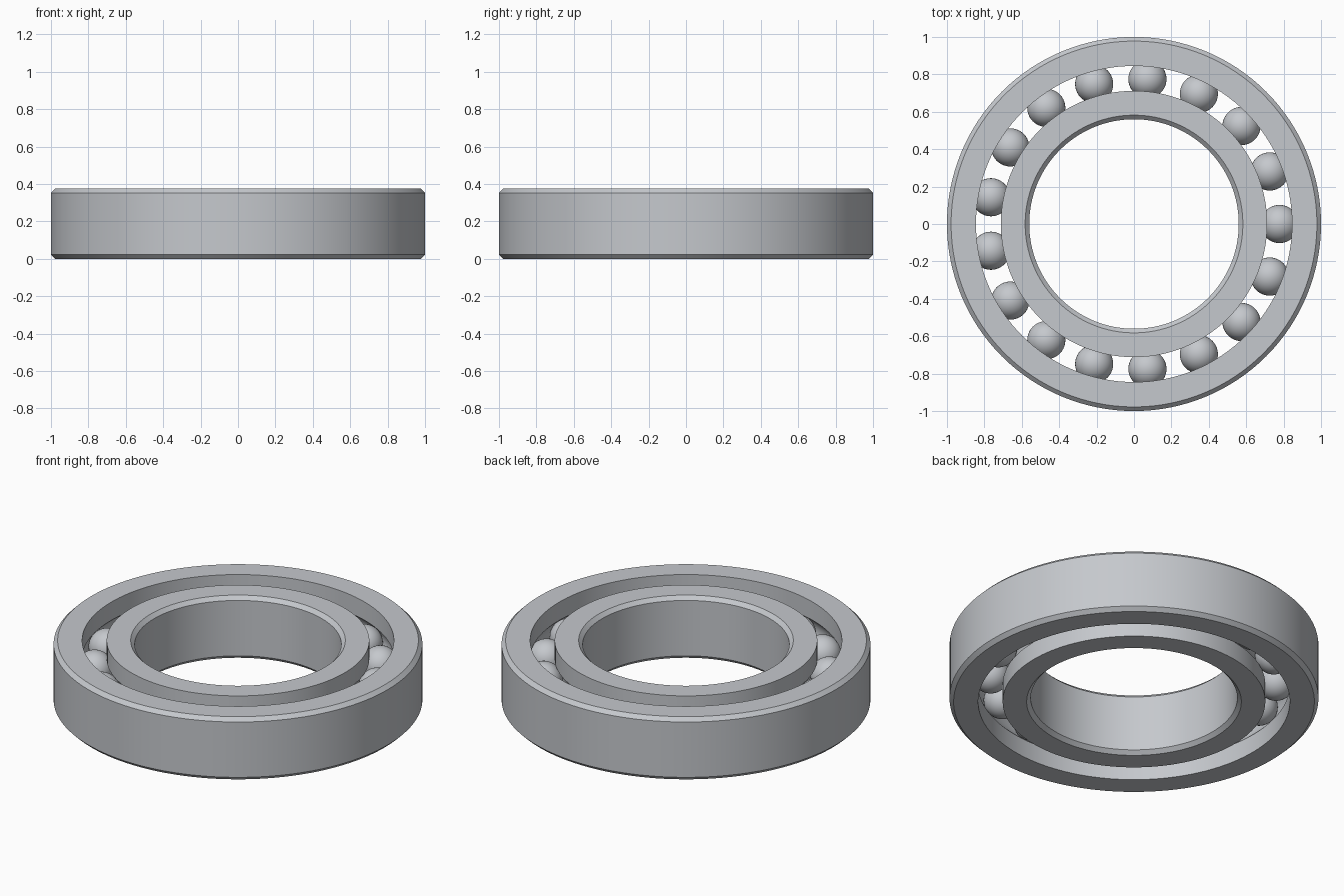
import bpy
import bmesh
from math import pi, sin, cos, acos, radians

HEIGHT = 0.375
MID = HEIGHT / 2
CHAMFER = 0.022
PITCH = 0.778          # radius of the circle of ball centres
BALL = 0.103
BALLS = 17
SEGMENTS = 128
ARC_STEPS = 12

cube = bpy.data.objects.get("Cube")
if cube:
    bpy.data.objects.remove(cube, do_unlink=True)

steel = bpy.data.materials.new("steel grey")
steel.use_nodes = True
colour = (0.56, 0.58, 0.61, 1)
steel.diffuse_color = colour
steel.node_tree.nodes["Principled BSDF"].inputs["Base Color"].default_value = colour


def finish(bm, name):
    bmesh.ops.recalc_face_normals(bm, faces=bm.faces)
    mesh = bpy.data.meshes.new(name)
    bm.to_mesh(mesh)
    bm.free()
    mesh.materials.append(steel)
    obj = bpy.data.objects.new(name, mesh)
    bpy.context.collection.objects.link(obj)
    bpy.ops.object.select_all(action='DESELECT')
    obj.select_set(True)
    bpy.context.view_layer.objects.active = obj
    bpy.ops.object.shade_smooth_by_angle(angle=radians(25))
    return obj


def make_race(name, plain, grooved):
    """Ring with a chamfered plain wall and a ball groove in the other wall."""
    side = 1 if plain > grooved else -1
    half = acos(abs(grooved - PITCH) / BALL)
    profile = [(grooved, 0), (plain - side * CHAMFER, 0), (plain, CHAMFER),
               (plain, HEIGHT - CHAMFER), (plain - side * CHAMFER, HEIGHT),
               (grooved, HEIGHT)]
    for i in range(ARC_STEPS + 1):
        a = half - 2 * half * i / ARC_STEPS
        profile.append((PITCH + side * BALL * cos(a), MID + BALL * sin(a)))
    bm = bmesh.new()
    verts = [bm.verts.new((r, 0, z)) for r, z in profile]
    edges = [bm.edges.new((v, verts[i - 1])) for i, v in enumerate(verts)]
    bmesh.ops.spin(bm, geom=verts + edges, cent=(0, 0, 0), axis=(0, 0, 1),
                   angle=2 * pi, steps=SEGMENTS, use_merge=True)
    bmesh.ops.remove_doubles(bm, verts=bm.verts, dist=0.0001)
    return finish(bm, name)


# Inner and outer races
make_race("outer_race", 1.0, 0.845)
make_race("inner_race", 0.56, 0.712)

# Rolling balls, sharing one mesh
bm = bmesh.new()
bmesh.ops.create_uvsphere(bm, u_segments=40, v_segments=20, radius=BALL - 0.001)
first = finish(bm, "ball_1")
for i in range(BALLS):
    ball = first
    if i:
        ball = bpy.data.objects.new(f"ball_{i + 1}", first.data)
        bpy.context.collection.objects.link(ball)
    a = 2 * pi * i / BALLS
    ball.location = (PITCH * cos(a), PITCH * sin(a), MID)
